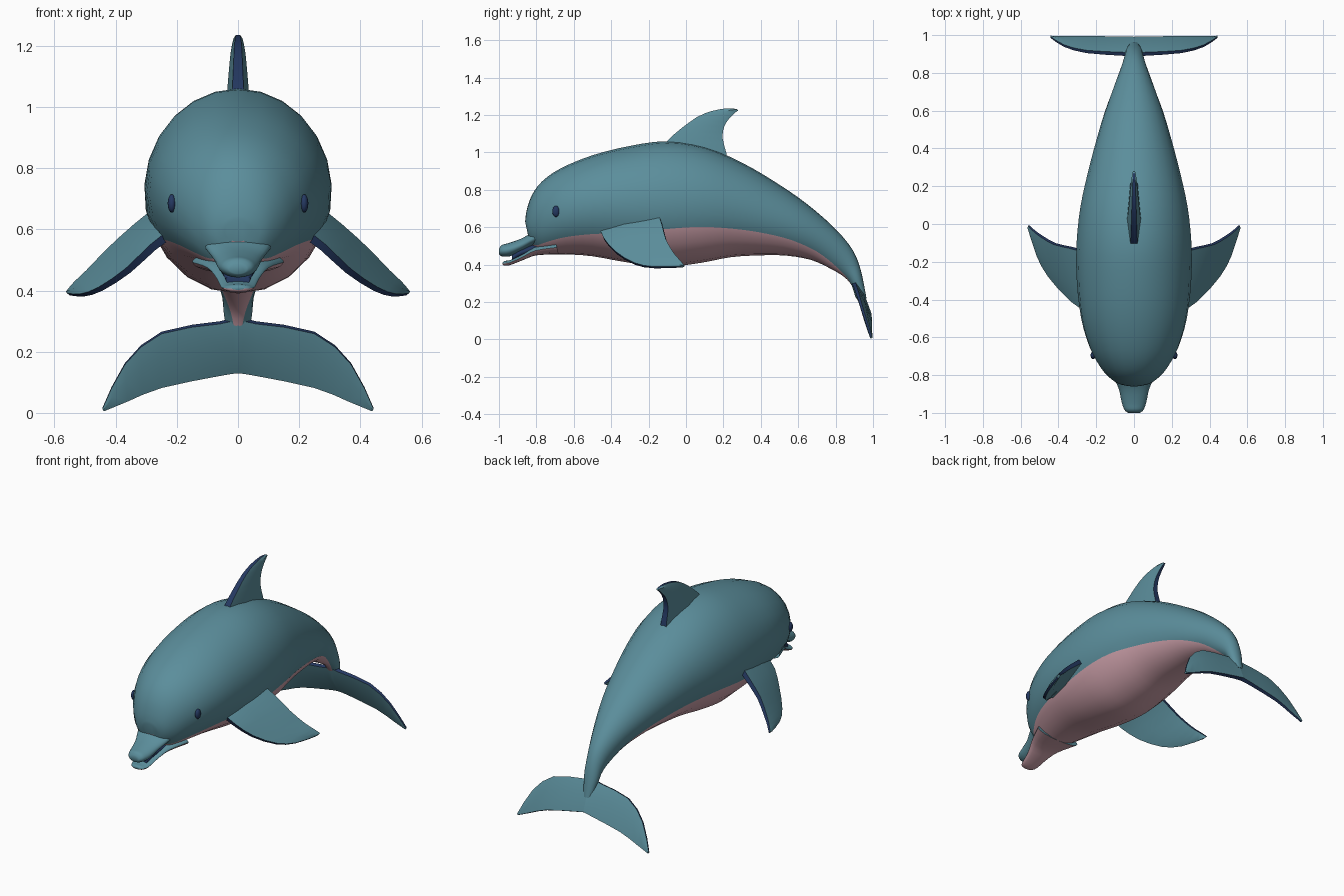
import bpy, bmesh, math
from mathutils import Vector


def material(name, rgb):
    m = bpy.data.materials.new(name)
    m.diffuse_color = (*rgb, 1)
    return m


TEAL = material("teal skin", (0.105, 0.27, 0.33))
PINK = material("pink belly", (0.62, 0.36, 0.41))
NAVY = material("navy edge", (0.018, 0.04, 0.12))


def smooth_rows(rows, steps):
    """Catmull-Rom interpolation of rows of numbers."""
    out = []
    for i in range(len(rows) - 1):
        p0, p1 = rows[max(i - 1, 0)], rows[i]
        p2, p3 = rows[i + 1], rows[min(i + 2, len(rows) - 1)]
        for s in range(steps):
            t = s / steps
            out.append([0.5 * (2 * b + (c - a) * t + (2 * a - 5 * b + 4 * c - d) * t * t
                               + (3 * b - a - 3 * c + d) * t ** 3)
                        for a, b, c, d in zip(p0, p1, p2, p3)])
    out.append(list(rows[-1]))
    return out


def loft(name, rings, mats, pick, angle=50):
    """Skin closed rings; pick(k) gives the material of strip k."""
    bm = bmesh.new()
    vs = [[bm.verts.new(p) for p in r] for r in rings]
    n = len(rings[0])
    for a, b in zip(vs, vs[1:]):
        for k in range(n):
            f = bm.faces.new((a[k], a[(k + 1) % n], b[(k + 1) % n], b[k]))
            f.material_index = pick(k)
    bm.faces.new(vs[0])
    bm.faces.new(vs[-1])
    bmesh.ops.recalc_face_normals(bm, faces=bm.faces)
    me = bpy.data.meshes.new(name)
    bm.to_mesh(me)
    bm.free()
    for m in mats:
        me.materials.append(m)
    ob = bpy.data.objects.new(name, me)
    bpy.context.collection.objects.link(ob)
    shade(ob, angle)
    return ob


def shade(ob, angle):
    bpy.ops.object.select_all(action='DESELECT')
    ob.select_set(True)
    bpy.context.view_layer.objects.active = ob
    bpy.ops.object.shade_smooth_by_angle(angle=math.radians(angle))


def mirror(ob):
    ob.modifiers.new("mirror", 'MIRROR').use_axis[0] = True


UP, LOW = 8, 4


def tube(name, rows, mats, steps=3):
    """Rows: top y, top z, bottom y, bottom z, half width, belly colour height."""
    rings = []
    for ty, tz, by, bz, w, f in smooth_rows(rows, steps):
        a0 = math.acos(max(-0.97, min(0.97, 2 * f - 1)))
        half = [a0 * i / UP for i in range(UP)]
        half += [a0 + (math.pi - a0) * i / LOW for i in range(LOW + 1)]
        angs = half + [-a for a in half[-2:0:-1]]
        top, bot = Vector((0, ty, tz)), Vector((0, by, bz))
        mid, up = (top + bot) / 2, (top - bot) / 2
        rings.append([mid + up * math.cos(a) + Vector((w * math.sin(a), 0, 0)) for a in angs])
    last = len(mats) - 1
    return loft(name, rings, mats, lambda k: last if UP <= k < UP + 2 * LOW else 0)


def fin(name, rows, normal, thick_root, thick_tip, steps=2):
    """Rows: leading point, trailing point. Lens section with a navy rim."""
    nrm = Vector(normal).normalized()
    rings = []
    rows = smooth_rows(rows, steps)
    for i, r in enumerate(rows):
        lead, trail = Vector(r[:3]), Vector(r[3:])
        t = thick_root + (thick_tip - thick_root) * i / (len(rows) - 1)
        mid = lead.lerp(trail, 0.4)
        e, m = nrm * t * 0.25, nrm * t * 0.5
        rings.append([lead + e, mid + m, trail + e, trail - e, mid - m, lead - e])
    return loft(name, rings, [TEAL, NAVY], lambda k: 1 if k in (2, 5) else 0, 35)


# Body with painted belly
tube("body", [
    (-0.86, 0.63, -0.845, 0.56, 0.045, 0.05),
    (-0.852, 0.69, -0.83, 0.51, 0.09, 0.05),
    (-0.825, 0.77, -0.79, 0.465, 0.135, 0.13),
    (-0.77, 0.845, -0.74, 0.455, 0.18, 0.17),
    (-0.67, 0.915, -0.64, 0.455, 0.235, 0.20),
    (-0.50, 0.985, -0.50, 0.445, 0.28, 0.22),
    (-0.30, 1.035, -0.30, 0.41, 0.303, 0.26),
    (-0.10, 1.06, -0.10, 0.39, 0.305, 0.30),
    (0.10, 1.03, 0.08, 0.41, 0.285, 0.31),
    (0.30, 0.945, 0.24, 0.44, 0.245, 0.30),
    (0.48, 0.84, 0.40, 0.45, 0.20, 0.30),
    (0.64, 0.73, 0.54, 0.448, 0.155, 0.29),
    (0.78, 0.61, 0.67, 0.425, 0.105, 0.25),
    (0.87, 0.51, 0.77, 0.38, 0.07, 0.18),
    (0.915, 0.43, 0.845, 0.335, 0.052, 0.08),
    (0.942, 0.34, 0.885, 0.29, 0.045, 0.03),
    (0.965, 0.22, 0.93, 0.21, 0.025, 0.03)], [TEAL, PINK])

# Beak: upper jaw, lower jaw and dark mouth lining
tube("upper_jaw", [
    (-0.72, 0.64, -0.72, 0.52, 0.13, 0.3),
    (-0.82, 0.575, -0.81, 0.505, 0.105, 0.3),
    (-0.88, 0.54, -0.87, 0.475, 0.08, 0.3),
    (-0.95, 0.515, -0.94, 0.445, 0.065, 0.3),
    (-0.985, 0.505, -0.985, 0.445, 0.05, 0.3),
    (-1.0, 0.485, -1.0, 0.455, 0.03, 0.3)], [TEAL])
tube("lower_jaw", [
    (-0.70, 0.53, -0.68, 0.455, 0.15, 0.5),
    (-0.81, 0.50, -0.80, 0.45, 0.10, 0.5),
    (-0.88, 0.455, -0.87, 0.425, 0.07, 0.5),
    (-0.94, 0.425, -0.94, 0.398, 0.055, 0.5),
    (-0.97, 0.42, -0.97, 0.395, 0.04, 0.5),
    (-0.98, 0.412, -0.98, 0.402, 0.02, 0.5)], [TEAL, PINK])
tube("mouth_lining", [
    (-0.74, 0.535, -0.74, 0.48, 0.09, 0.5),
    (-0.88, 0.49, -0.88, 0.44, 0.055, 0.5),
    (-0.93, 0.455, -0.93, 0.415, 0.04, 0.5)], [NAVY])

# Dorsal fin
fin("dorsal_fin", [
    (0, -0.17, 0.98, 0, 0.225, 0.94),
    (0, -0.10, 1.062, 0, 0.215, 1.0),
    (0, -0.03, 1.125, 0, 0.195, 1.08),
    (0, 0.06, 1.19, 0, 0.205, 1.14),
    (0, 0.14, 1.222, 0, 0.23, 1.18),
    (0, 0.22, 1.236, 0, 0.262, 1.212),
    (0, 0.27, 1.232, 0, 0.28, 1.225)], (1, 0, 0), 0.085, 0.015)

# Flippers
mirror(fin("flippers", [
    (0.20, -0.46, 0.60, 0.24, -0.15, 0.68),
    (0.28, -0.44, 0.54, 0.335, -0.125, 0.605),
    (0.36, -0.375, 0.465, 0.42, -0.105, 0.53),
    (0.45, -0.275, 0.405, 0.49, -0.065, 0.46),
    (0.51, -0.17, 0.385, 0.53, -0.035, 0.425),
    (0.555, -0.03, 0.388, 0.558, -0.008, 0.395)], (0.72, -0.27, 0.64), 0.06, 0.02))

# Tail flukes
mirror(fin("tail_flukes", [
    (0, 0.893, 0.31, 0, 0.98, 0.135),
    (0.06, 0.90, 0.295, 0.06, 0.983, 0.125),
    (0.25, 0.912, 0.262, 0.25, 0.988, 0.085),
    (0.37, 0.943, 0.16, 0.36, 0.99, 0.04),
    (0.443, 0.99, 0.015, 0.438, 0.993, 0.007)], (0, 0.9, 0.43), 0.05, 0.016))

# Eyes
bpy.ops.mesh.primitive_uv_sphere_add(segments=16, ring_count=8, radius=1)
eye = bpy.context.object
eye.name = "eyes"
for v in eye.data.vertices:
    v.co = (v.co.x * 0.014 + 0.216, v.co.y * 0.02 - 0.695, v.co.z * 0.03 + 0.685)
eye.data.materials.append(NAVY)
shade(eye, 60)
mirror(eye)
